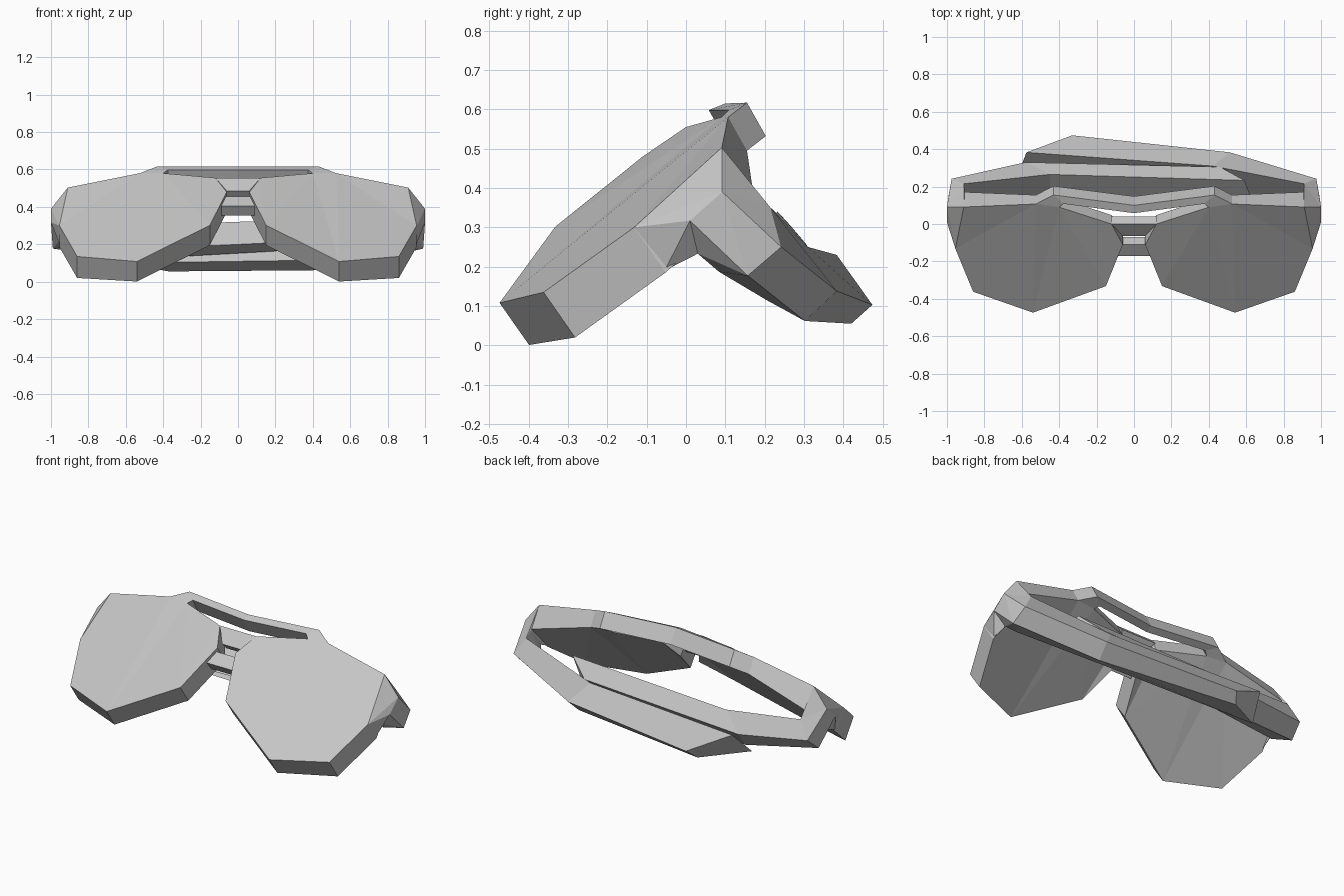
import bpy, bmesh
from mathutils import Vector

cube = bpy.data.objects.get("Cube")
if cube:
    bpy.data.objects.remove(cube, do_unlink=True)

grey = bpy.data.materials.new("frame_grey")
grey.use_nodes = True
colour = (0.56, 0.56, 0.56, 1)
grey.diffuse_color = colour
grey.node_tree.nodes["Principled BSDF"].inputs["Base Color"].default_value = colour


def finish(name, bm):
    bmesh.ops.recalc_face_normals(bm, faces=bm.faces)
    mesh = bpy.data.meshes.new(name)
    bm.to_mesh(mesh)
    bm.free()
    mesh.materials.append(grey)
    obj = bpy.data.objects.new(name, mesh)
    bpy.context.collection.objects.link(obj)


def flip(points, side):
    return [Vector((p[0] * side, p[1], p[2])) for p in points]


def loft(name, sections):
    """Skin a row of equal sections and cap both ends."""
    bm = bmesh.new()
    rings = [[bm.verts.new(p) for p in s] for s in sections]
    n = len(rings[0])
    for a, b in zip(rings, rings[1:]):
        for i in range(n):
            j = (i + 1) % n
            bm.faces.new((a[i], a[j], b[j], b[i]))
    caps = [bm.faces.new(rings[0]), bm.faces.new(rings[-1])]
    bmesh.ops.triangulate(bm, faces=caps, ngon_method='BEAUTY')
    finish(name, bm)


def hull(name, points):
    bm = bmesh.new()
    verts = [bm.verts.new(p) for p in points]
    res = bmesh.ops.convex_hull(bm, input=verts)
    loose = [g for g in res["geom_interior"] if isinstance(g, bmesh.types.BMVert)]
    bmesh.ops.delete(bm, geom=loose, context='VERTS')
    finish(name, bm)


DEEP = Vector((0, .075, -.107))
EDGE = Vector((0, .08, -.115))
THIN = Vector((0, .048, -.085))

# Lens outline, starting at the lowest corner and going outwards
lens = [(.54, -.474, .108), (.86, -.362, .135), (.955, -.132, .30),
        (.91, .091, .503), (.525, .107, .58), (.40, .09, .58),
        (.12, 0, .555), (.06, -.11, .48), (.15, -.332, .302)]
depths = [DEEP] + [EDGE] * 3 + [THIN] * 3 + [DEEP] * 2

# Corner block points where frame and temple meet
P, Q = (1, .092, .39), (1, .01, .317)
R, S = (.975, .242, .25), (.99, .157, .177)
U, V = (.91, .215, .35), (.905, .084, .187)
W, X, Y = (.905, .172, .388), (.95, -.054, .19), (.94, .03, .233)

for side, label in ((1, "left"), (-1, "right")):
    front = flip(lens, side)
    loft(label + "_lens", [front, [p + d for p, d in zip(front, depths)]])
    hull(label + "_end_piece", flip((lens[2], lens[3], P, Q, W, X, Y, U), side))
    hull(label + "_hinge", flip((P, Q, R, S, U, V, Y, W), side))

# Folded temples: outer top, outer bottom, inner bottom, inner top
root = (R, S, V, U)
loft("left_temple", [root,
     [(.513, .383, .138), (.50, .302, .062), (.42, .205, .115), (.42, .31, .25)],
     [(-.33, .474, .103), (-.37, .42, .055), (-.622, .262, .10), (-.575, .383, .23)]])
loft("right_temple", [flip(root, -1),
     [(-.58, .33, .215), (-.57, .25, .12), (-.45, .15, .178), (-.45, .265, .305)],
     [(.46, .305, .258), (.50, .25, .18), (.64, .11, .23), (.59, .233, .34)]])


def strap(name, edges, depth):
    """Mirrored bar from (upper, lower) front edges, outermost first."""
    def section(pair, side):
        up, low = flip(pair, side)
        return [up, low, low + depth, up + depth]
    rows = [section(e, 1) for e in edges]
    rows += [section(e, -1) for e in reversed(edges) if e[0][0] > 0]
    loft(name, rows)


# Brow bar and the two bridges
strap("brow_bar", [((.525, .107, .58), (.40, .09, .58)),
                   ((.43, .155, .617), (.375, .108, .598)),
                   ((0, .10, .615), (0, .058, .598))], THIN)
strap("upper_bridge", [((.12, 0, .555), (.06, -.065, .485))], Vector((0, .04, -.04)))
strap("lower_bridge", [((.08, -.11, .455), (.09, -.17, .405))], Vector((0, .04, -.05)))
